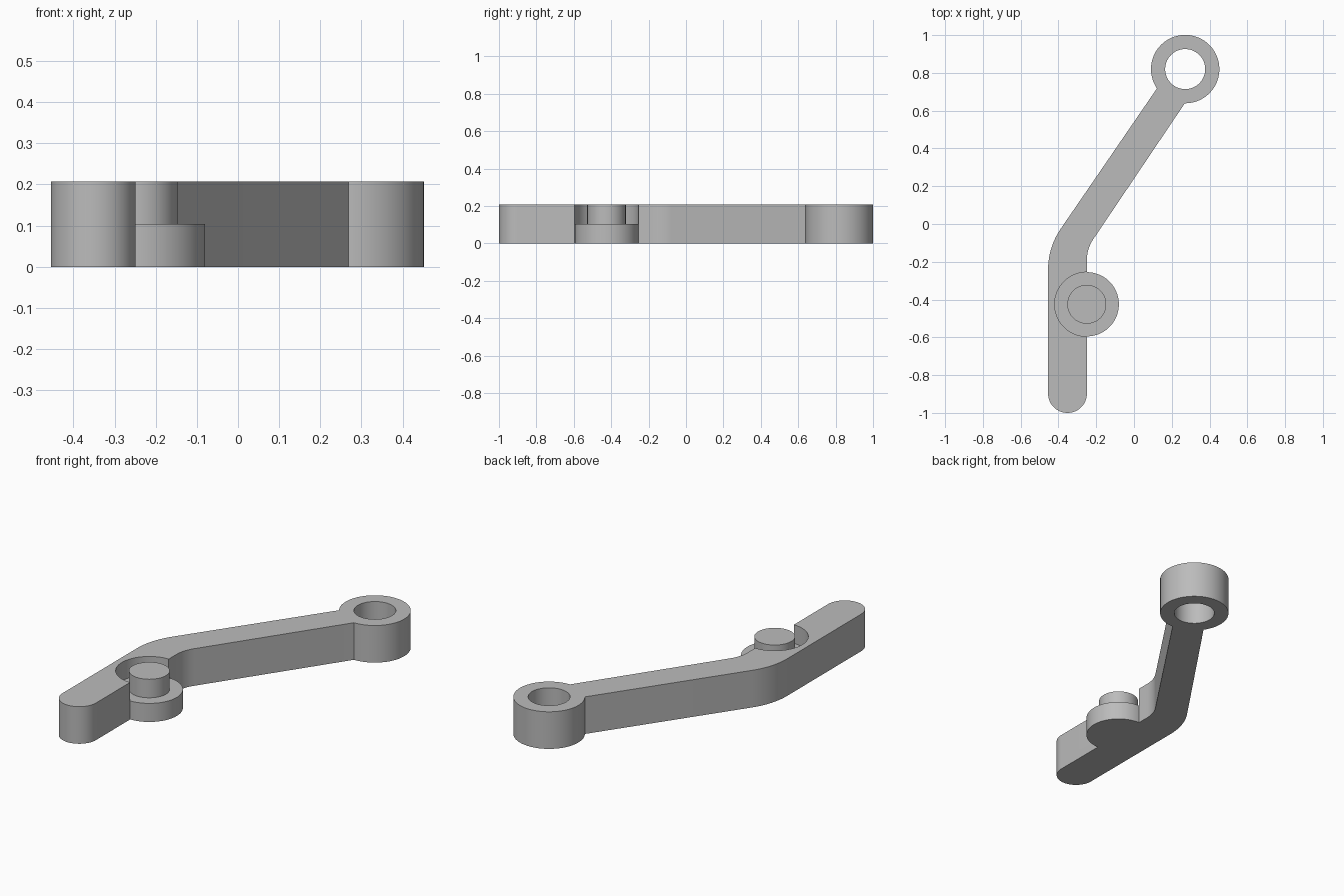
import bpy, bmesh
from math import radians, pi, cos, sin
from mathutils import Vector

cube = bpy.data.objects.get("Cube")
if cube:
    bpy.data.objects.remove(cube, do_unlink=True)

HEIGHT = 0.207
STEP = HEIGHT / 2
EYE = Vector((0.271, 0.82))       # centre of the ring
PIVOT = Vector((-0.25, -0.425))   # centre of the boss and pin

grey = bpy.data.materials.new("plain grey")
grey.use_nodes = True
grey.diffuse_color = (0.5, 0.5, 0.5, 1)
grey.node_tree.nodes["Principled BSDF"].inputs["Base Color"].default_value = (0.5, 0.5, 0.5, 1)


def prism(name, outline, z0, z1):
    """Extrude a closed outline from z0 up to z1."""
    bm = bmesh.new()
    base = bm.faces.new([bm.verts.new((p[0], p[1], z0)) for p in outline])
    top = bmesh.ops.extrude_face_region(bm, geom=[base])["geom"]
    bmesh.ops.translate(bm, vec=(0, 0, z1 - z0),
                        verts=[g for g in top if isinstance(g, bmesh.types.BMVert)])
    bmesh.ops.recalc_face_normals(bm, faces=bm.faces)
    mesh = bpy.data.meshes.new(name)
    bm.to_mesh(mesh)
    bm.free()
    obj = bpy.data.objects.new(name, mesh)
    bpy.context.collection.objects.link(obj)
    mesh.materials.append(grey)
    return obj


def arc(centre, radius, start, end, steps):
    angles = [start + (end - start) * i / steps for i in range(steps + 1)]
    return [centre + radius * Vector((cos(a), sin(a))) for a in angles]


def disc(name, centre, radius, z0, z1):
    return prism(name, arc(centre, radius, 0, 2 * pi, 96)[:-1], z0, z1)


def bend(corner, towards_a, towards_b, length, steps=10):
    """Round a corner between two straight edges."""
    a = corner + (towards_a - corner).normalized() * length
    b = corner + (towards_b - corner).normalized() * length
    ts = [i / steps for i in range(steps + 1)]
    return [a * (1 - t) ** 2 + corner * 2 * t * (1 - t) + b * t * t for t in ts]


def cut(obj, cutter):
    cutter.hide_render = True
    mod = obj.modifiers.new("cut", "BOOLEAN")
    mod.operation = "DIFFERENCE"
    mod.solver = "EXACT"
    mod.object = cutter
    bpy.context.view_layer.objects.active = obj
    bpy.ops.object.modifier_apply(modifier=mod.name)
    bpy.data.objects.remove(cutter, do_unlink=True)


# Bent arm with a round lower end
half = 0.103
foot = Vector((-0.352, -0.897))
right_foot, left_foot = foot + Vector((half, 0)), foot - Vector((half, 0))
right_top, left_top = Vector((0.271, 0.642)), Vector((0.121, 0.717))
inner = Vector((right_foot.x, -0.13))
outer = Vector((left_foot.x, -0.123))
outline = (arc(foot, half, -pi, 0, 32)
           + bend(inner, right_foot, right_top, 0.06)
           + [right_top, left_top]
           + bend(outer, left_top, left_foot, 0.12))
arm = prism("arm", outline, 0, HEIGHT)
cut(arm, disc("pocket_cutter", PIVOT, 0.17, STEP, HEIGHT + 0.1))

# Ring at the upper end
ring = disc("ring", EYE, 0.181, 0, HEIGHT)
cut(ring, disc("hole_cutter", EYE, 0.106, -0.1, HEIGHT + 0.1))

# Stepped pivot beside the arm
boss = disc("pivot_boss", PIVOT, 0.17, 0, STEP)
pin = disc("pivot_pin", PIVOT, half, STEP, HEIGHT)

# Smooth the round walls, keep the rims sharp
bpy.ops.object.select_all(action="DESELECT")
for obj in (arm, ring, boss, pin):
    obj.select_set(True)
bpy.context.view_layer.objects.active = arm
bpy.ops.object.shade_smooth_by_angle(angle=radians(30))
